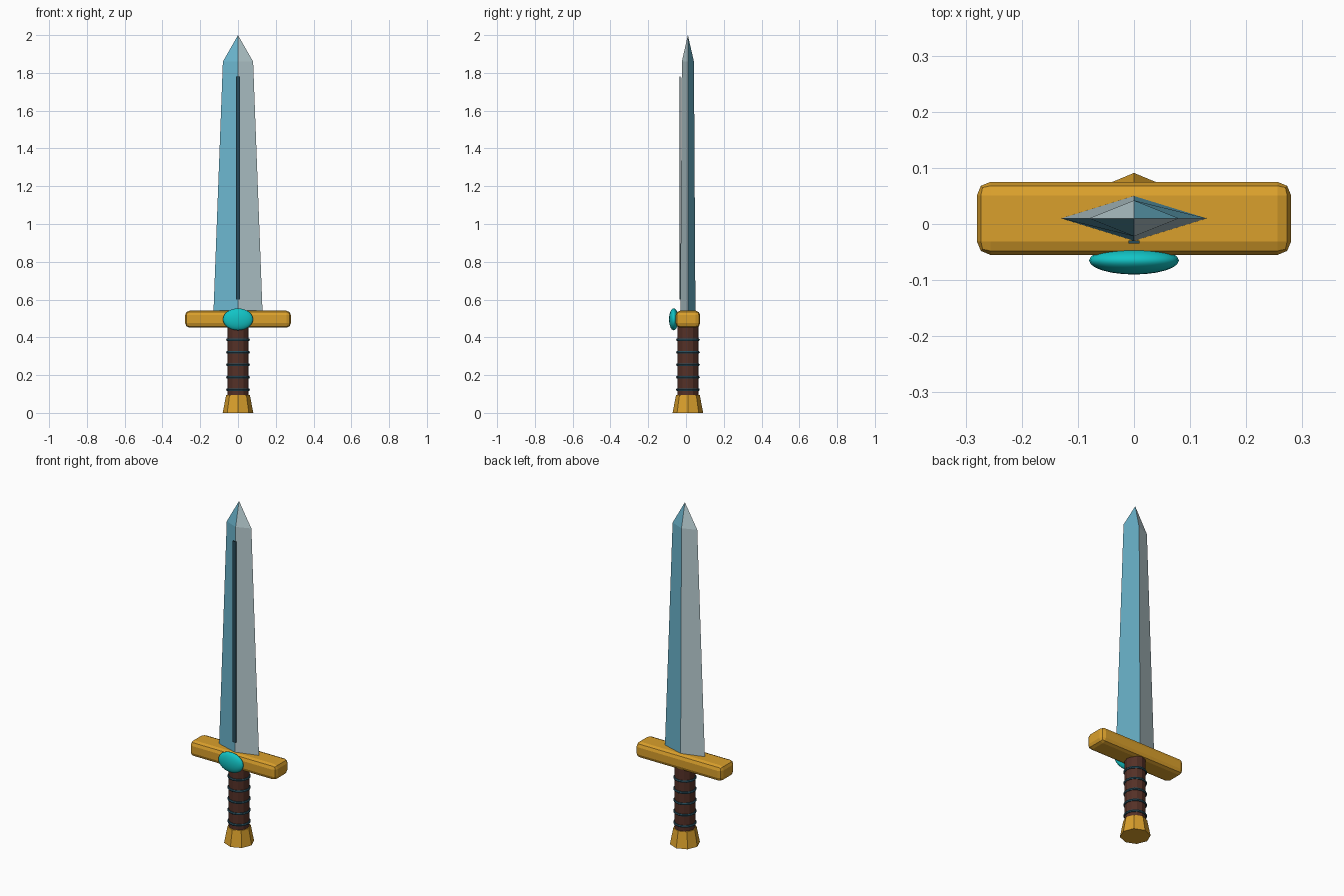
import bpy, bmesh
from math import cos, sin, pi

if "Cube" in bpy.data.objects:
    bpy.data.objects.remove(bpy.data.objects["Cube"])

CY = 0.01  # shared axis of blade, guard and grip


def mat(name, r, g, b):
    m = bpy.data.materials.new(name)
    m.diffuse_color = (r, g, b, 1)
    m.use_nodes = True
    m.node_tree.nodes["Principled BSDF"].inputs["Base Color"].default_value = m.diffuse_color
    return m


gold = mat("gold", 0.70, 0.35, 0.025)
leather = mat("leather", 0.09, 0.03, 0.02)
band = mat("band", 0.02, 0.07, 0.10)
teal = mat("teal", 0.006, 0.55, 0.56)
steel_blue = mat("steel_blue", 0.15, 0.47, 0.62)
steel_pale = mat("steel_pale", 0.47, 0.60, 0.63)


def finish(name, material):
    ob = bpy.context.object
    ob.name = name
    ob.data.materials.append(material)
    return ob


def box(name, material, loc, size):
    bpy.ops.mesh.primitive_cube_add(size=1, location=loc)
    ob = finish(name, material)
    ob.scale = size
    bpy.ops.object.transform_apply(location=False, rotation=False, scale=True)
    return ob


def frustum(name, material, sides, r0, r1, z0, z1):
    bpy.ops.mesh.primitive_cone_add(vertices=sides, radius1=r0, radius2=r1,
                                    depth=z1 - z0, location=(0, CY, (z0 + z1) / 2))
    return finish(name, material)


# Blade: diamond section tapering to a point, facets alternate in colour
bm = bmesh.new()
rings = []
for z, rx, ry in ((0.53, 0.13, 0.04), (1.86, 0.08, 0.032)):
    rings.append([bm.verts.new((rx * cos(k * pi / 2), CY + ry * sin(k * pi / 2), z))
                  for k in range(4)])
tip = bm.verts.new((0, CY, 2.0))
low, high = rings
for k in range(4):
    n = (k + 1) % 4
    for f in (bm.faces.new((low[k], low[n], high[n], high[k])),
              bm.faces.new((high[k], high[n], tip))):
        f.material_index = k % 2
bm.faces.new(low[::-1])
mesh = bpy.data.meshes.new("blade")
bm.to_mesh(mesh)
bm.free()
mesh.materials.append(steel_blue)
mesh.materials.append(steel_pale)
bpy.context.collection.objects.link(bpy.data.objects.new("blade", mesh))

# Dark strip along the front ridge
box("blade_strip", band, (0, -0.032, 1.19), (0.02, 0.006, 1.18))

# Cross guard with rounded edges
guard = box("guard", gold, (0, CY, 0.496), (0.56, 0.13, 0.09))
bev = guard.modifiers.new("bevel", "BEVEL")
bev.width = 0.024
bev.segments = 2

# Gem on the front of the guard
bpy.ops.mesh.primitive_uv_sphere_add(segments=24, ring_count=12, radius=1,
                                     location=(0, -0.065, 0.495))
gem = finish("gem", teal)
gem.scale = (0.08, 0.025, 0.058)
bpy.ops.object.shade_smooth()

# Grip, its wrap bands, and the flared pommel
frustum("grip", leather, 12, 0.056, 0.056, 0.09, 0.46)
for i in range(5):
    bpy.ops.mesh.primitive_torus_add(major_radius=0.056, minor_radius=0.007,
                                     major_segments=16, minor_segments=6,
                                     location=(0, CY, 0.123 + 0.066 * i))
    finish(f"grip_band_{i + 1}", band)
frustum("pommel", gold, 8, 0.081, 0.063, 0.0, 0.094)
